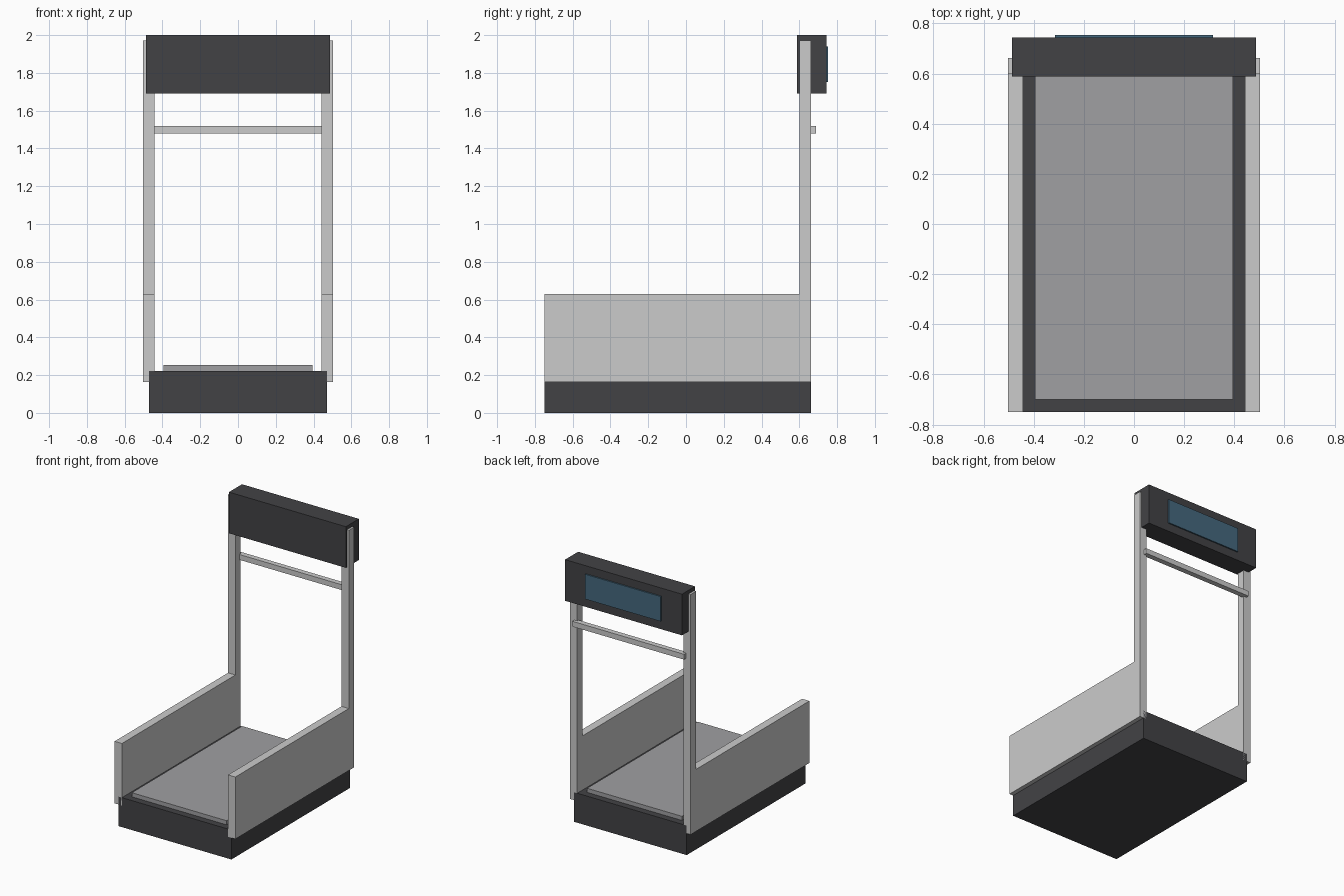
import bpy
import bmesh

if "Cube" in bpy.data.objects:
    bpy.data.objects.remove(bpy.data.objects["Cube"])


def material(name, rgb):
    m = bpy.data.materials.new(name)
    m.diffuse_color = (*rgb, 1.0)
    m.use_nodes = True
    m.node_tree.nodes["Principled BSDF"].inputs["Base Color"].default_value = m.diffuse_color
    return m


DARK = material("dark_plastic", (0.055, 0.055, 0.06))
BELT = material("belt_grey", (0.35, 0.35, 0.36))
BLUE = material("screen_blue", (0.06, 0.14, 0.21))


def prism(name, profile, x0, x1, mat=None):
    """Extrude a (y, z) profile along x from x0 to x1."""
    bm = bmesh.new()
    face = bm.faces.new([bm.verts.new((x0, y, z)) for y, z in profile])
    new = bmesh.ops.extrude_face_region(bm, geom=[face])["geom"]
    verts = [v for v in new if isinstance(v, bmesh.types.BMVert)]
    bmesh.ops.translate(bm, verts=verts, vec=(x1 - x0, 0, 0))
    bmesh.ops.recalc_face_normals(bm, faces=bm.faces)
    mesh = bpy.data.meshes.new(name)
    bm.to_mesh(mesh)
    bm.free()
    obj = bpy.data.objects.new(name, mesh)
    bpy.context.collection.objects.link(obj)
    if mat:
        mesh.materials.append(mat)
    return obj


def box(name, half_x, y0, y1, z0, z1, mat=None):
    """Box centred on x = 0."""
    return prism(name, [(y0, z0), (y1, z0), (y1, z1), (y0, z1)], -half_x, half_x, mat)


FRONT, BACK = -0.75, 0.663

# Platform with the raised walking surface
box("base", 0.47, FRONT, BACK, 0.0, 0.222, DARK)
box("walking_belt", 0.395, -0.70, 0.613, 0.20, 0.253, BELT)

# Side panels, each in one piece with its upright post
side_profile = [(FRONT, 0.163), (BACK, 0.163), (BACK, 1.972),
                (0.60, 1.972), (0.60, 0.63), (FRONT, 0.63)]
side = prism("side_panel_and_post", side_profile, 0.442, 0.503)
mirror = side.modifiers.new("mirror", "MIRROR")
mirror.use_axis = (True, False, False)

# Crossbar, header box and screen on its back
box("crossbar", 0.465, 0.647, 0.687, 1.48, 1.52)
box("header", 0.487, 0.588, 0.743, 1.69, 2.0, DARK)
box("screen", 0.315, 0.733, 0.753, 1.753, 1.94, BLUE)
